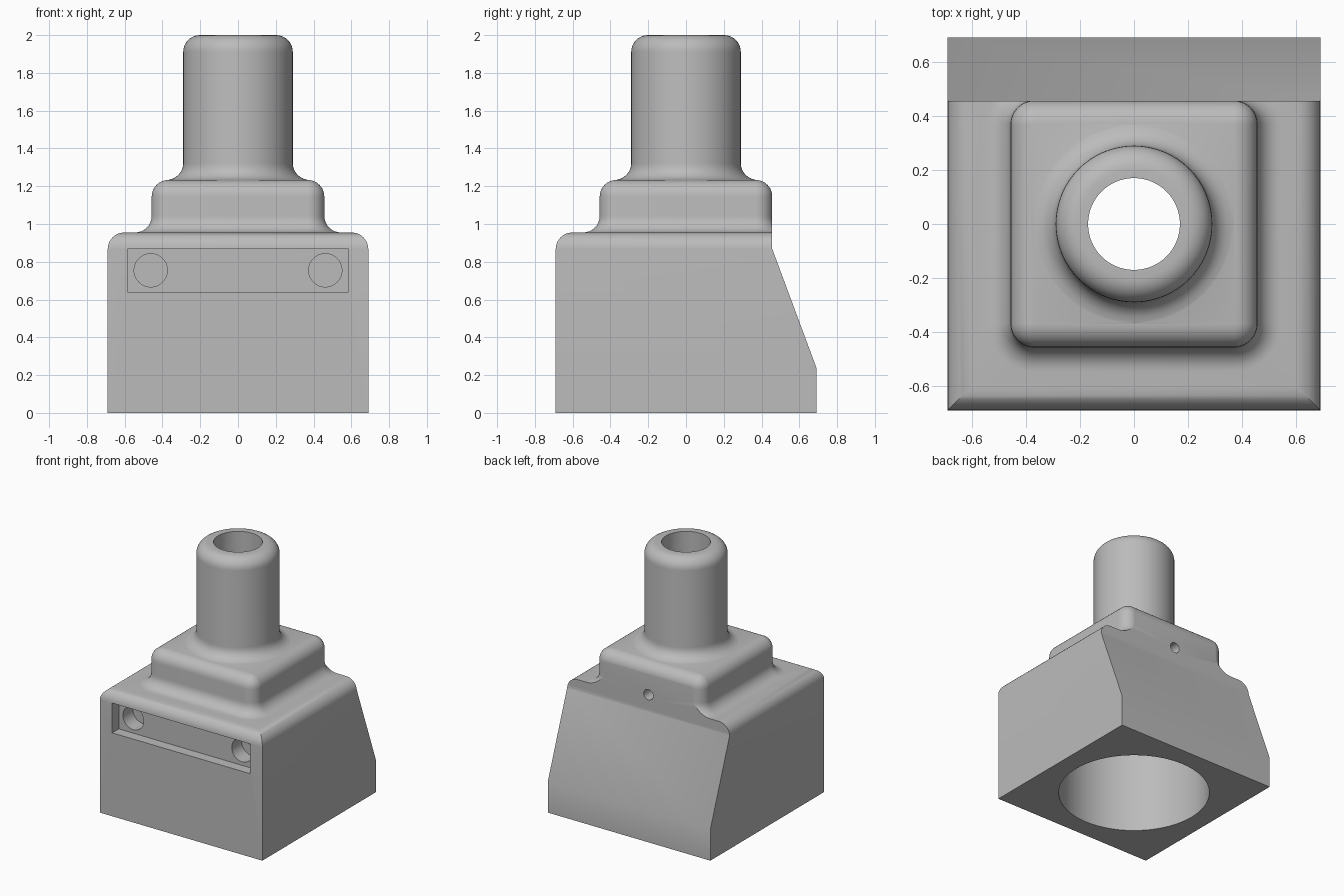
import bpy
import bmesh
from math import sin, cos, pi, radians
from mathutils import Matrix

cube = bpy.data.objects.get("Cube")
if cube:
    bpy.data.objects.remove(cube, do_unlink=True)

grey = bpy.data.materials.new("plain grey")
grey.use_nodes = True
GREY = (0.5, 0.5, 0.5, 1)
grey.diffuse_color = GREY
grey.node_tree.nodes["Principled BSDF"].inputs["Base Color"].default_value = GREY

BASE, MID, TOWER = 0.69, 0.457, 0.29      # half widths of the three tiers
SHOULDER, STEP, TOP = 0.955, 1.233, 2.0   # top heights of the tiers
R = 0.088                                 # edge rounding
ARC = 8                                   # segments per rounding
CORNER = 16                               # segments per plan corner


def make(name, bm):
    bmesh.ops.recalc_face_normals(bm, faces=bm.faces)
    mesh = bpy.data.meshes.new(name)
    bm.to_mesh(mesh)
    bm.free()
    mesh.materials.append(grey)
    obj = bpy.data.objects.new(name, mesh)
    bpy.context.collection.objects.link(obj)
    return obj


def ring(bm, half, radius, z):
    """Square outline with rounded corners; a circle when radius equals half."""
    verts = []
    for quarter in range(4):
        mid = (quarter + 0.5) * pi / 2
        sx = 1 if cos(mid) > 0 else -1
        sy = 1 if sin(mid) > 0 else -1
        for i in range(CORNER + 1):
            a = (quarter + i / CORNER) * pi / 2
            verts.append(bm.verts.new((sx * (half - radius) + radius * cos(a),
                                       sy * (half - radius) + radius * sin(a), z)))
    return verts


def rounded_top(half, radius, z):
    """Sections of a convex edge ending at height z."""
    for i in range(ARC + 1):
        a = i / ARC * pi / 2
        inset = R * (1 - cos(a))
        yield half - inset, max(radius - inset, 0), z - R + R * sin(a)


def flared_foot(half, radius, z):
    """Sections of a concave fillet rising from height z."""
    for i in range(ARC + 1):
        a = i / ARC * pi / 2
        flare = R * (1 - sin(a))
        yield half + flare, radius + flare, z + R * (1 - cos(a))


def cylinder(name, radius, start, end, axis="Z", x=0, z=0):
    bm = bmesh.new()
    bmesh.ops.create_cone(bm, cap_ends=True, segments=64, radius1=radius,
                          radius2=radius, depth=end - start)
    if axis == "Y":
        bm.transform(Matrix.Translation((x, (start + end) / 2, z))
                     @ Matrix.Rotation(pi / 2, 4, "X"))
    else:
        bm.transform(Matrix.Translation((0, 0, (start + end) / 2)))
    return make(name, bm)


def prism(name, outline, half):
    """Outline in the y-z plane extruded along x."""
    bm = bmesh.new()
    face = bm.faces.new([bm.verts.new((-half, y, z)) for y, z in outline])
    out = bmesh.ops.extrude_face_region(bm, geom=[face])
    moved = [v for v in out["geom"] if isinstance(v, bmesh.types.BMVert)]
    bmesh.ops.translate(bm, verts=moved, vec=(2 * half, 0, 0))
    return make(name, bm)


# Stepped body: square base, rounded square tier and round tower in one loft
sections = [(BASE, 0, 0)]
sections += rounded_top(BASE, 0, SHOULDER)
sections += flared_foot(MID, R, SHOULDER)
sections += rounded_top(MID, R, STEP)
sections += flared_foot(TOWER, TOWER, STEP + 0.001)
sections += rounded_top(TOWER, TOWER, TOP)
# keep the tower foot inside the flat of the tier below
flat = MID - R
sections = [(min(h, flat - 0.002), min(r, flat - 0.002), z) if z > STEP else (h, r, z)
            for h, r, z in sections]

bm = bmesh.new()
rings = [ring(bm, *s) for s in sections]
for low, high in zip(rings, rings[1:]):
    for i in range(len(low)):
        j = (i + 1) % len(low)
        bm.faces.new((low[i], low[j], high[j], high[i]))
bm.faces.new(rings[0])
bm.faces.new(rings[-1])
bmesh.ops.remove_doubles(bm, verts=bm.verts, dist=0.00005)
body = make("adapter_body", bm)

# Cutters: sloped back, wide socket, tower bore, front pocket and screw holes
back = MID - 0.001
cutters = [
    prism("back_slope_cutter", [(back, 1.4), (back, 0.87), (BASE, 0.24),
                                (0.9, 0.24), (0.9, 1.4)], 1),
    cylinder("socket_cutter", 0.54, -0.1, 0.63),
    cylinder("bore_cutter", 0.17, 0.5, 2.1),
    prism("pocket_cutter", [(-0.8, 0.64), (-0.61, 0.64), (-0.61, 0.868),
                            (-0.8, 0.868)], 0.585),
    cylinder("back_hole_cutter", 0.04, 0.1, 0.6, "Y", 0, 1.0),
]
for side in (-1, 1):
    cutters.append(cylinder("front_hole_cutter", 0.088, -0.65, -0.49, "Y",
                            side * 0.462, 0.755))

bpy.ops.object.select_all(action="DESELECT")
bpy.context.view_layer.objects.active = body
body.select_set(True)
for cutter in cutters:
    cutter.hide_render = True
    mod = body.modifiers.new(cutter.name, "BOOLEAN")
    mod.operation = "DIFFERENCE"
    mod.solver = "EXACT"
    mod.object = cutter
    bpy.ops.object.modifier_apply(modifier=mod.name)
    bpy.data.objects.remove(cutter, do_unlink=True)

bpy.ops.object.shade_smooth_by_angle(angle=radians(30))
